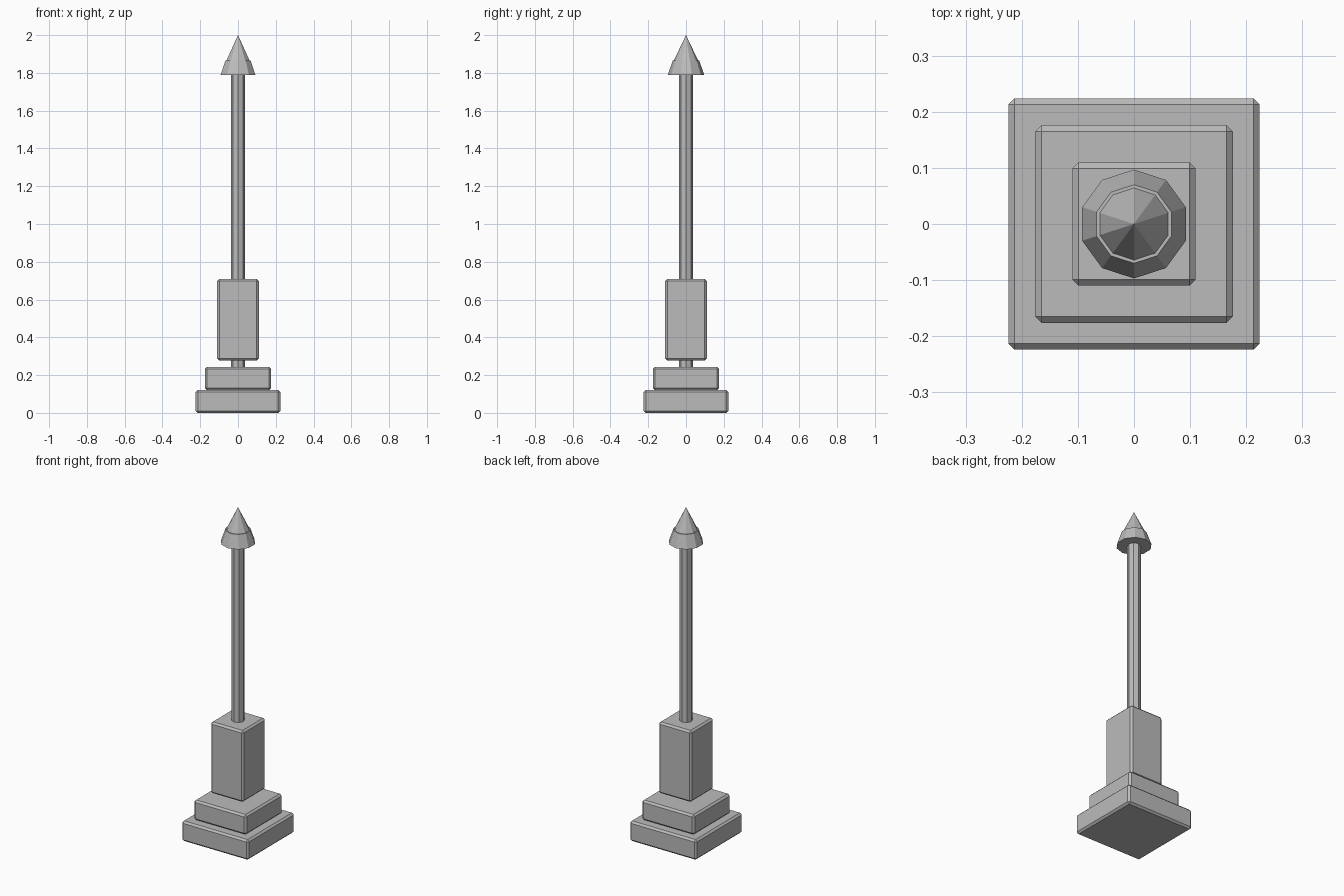
import bpy, bmesh
from mathutils import Matrix

cube = bpy.data.objects.get("Cube")
if cube:
    bpy.data.objects.remove(cube, do_unlink=True)

# One plain stone grey
GREY = (0.5, 0.5, 0.5, 1.0)
stone = bpy.data.materials.new("stone_grey")
stone.use_nodes = True
stone.diffuse_color = GREY
stone.node_tree.nodes["Principled BSDF"].inputs["Base Color"].default_value = GREY


def finish(name, bm):
    mesh = bpy.data.meshes.new(name)
    bm.to_mesh(mesh)
    bm.free()
    mesh.materials.append(stone)
    obj = bpy.data.objects.new(name, mesh)
    bpy.context.collection.objects.link(obj)
    return obj


def block(name, half, z0, z1, chamfer=0.011):
    """Square block with chamfered edges."""
    bm = bmesh.new()
    size = Matrix.Diagonal((2 * half, 2 * half, z1 - z0, 1))
    bmesh.ops.create_cube(bm, size=1, matrix=Matrix.Translation((0, 0, (z0 + z1) / 2)) @ size)
    obj = finish(name, bm)
    mod = obj.modifiers.new("chamfer", "BEVEL")
    mod.width = chamfer
    mod.segments = 1


def tapered(name, sides, r0, r1, z0, z1):
    """Flat-sided cylinder, frustum or cone with a corner towards +y."""
    bm = bmesh.new()
    bmesh.ops.create_cone(bm, cap_ends=True, segments=sides, radius1=r0, radius2=r1,
                          depth=z1 - z0, matrix=Matrix.Translation((0, 0, (z0 + z1) / 2)))
    bmesh.ops.remove_doubles(bm, verts=bm.verts, dist=1e-5)
    finish(name, bm)


# Stepped base and pedestal
block("lower_plinth", 0.224, 0.0, 0.122)
block("upper_plinth", 0.176, 0.122, 0.243)
block("pedestal", 0.11, 0.277, 0.71)

# Pole and two-stage pointed cap
tapered("pole", 8, 0.037, 0.037, 0.2, 1.82)
tapered("cap_skirt", 10, 0.097, 0.07, 1.788, 1.866)
tapered("cap_point", 10, 0.068, 0.0, 1.858, 2.0)
